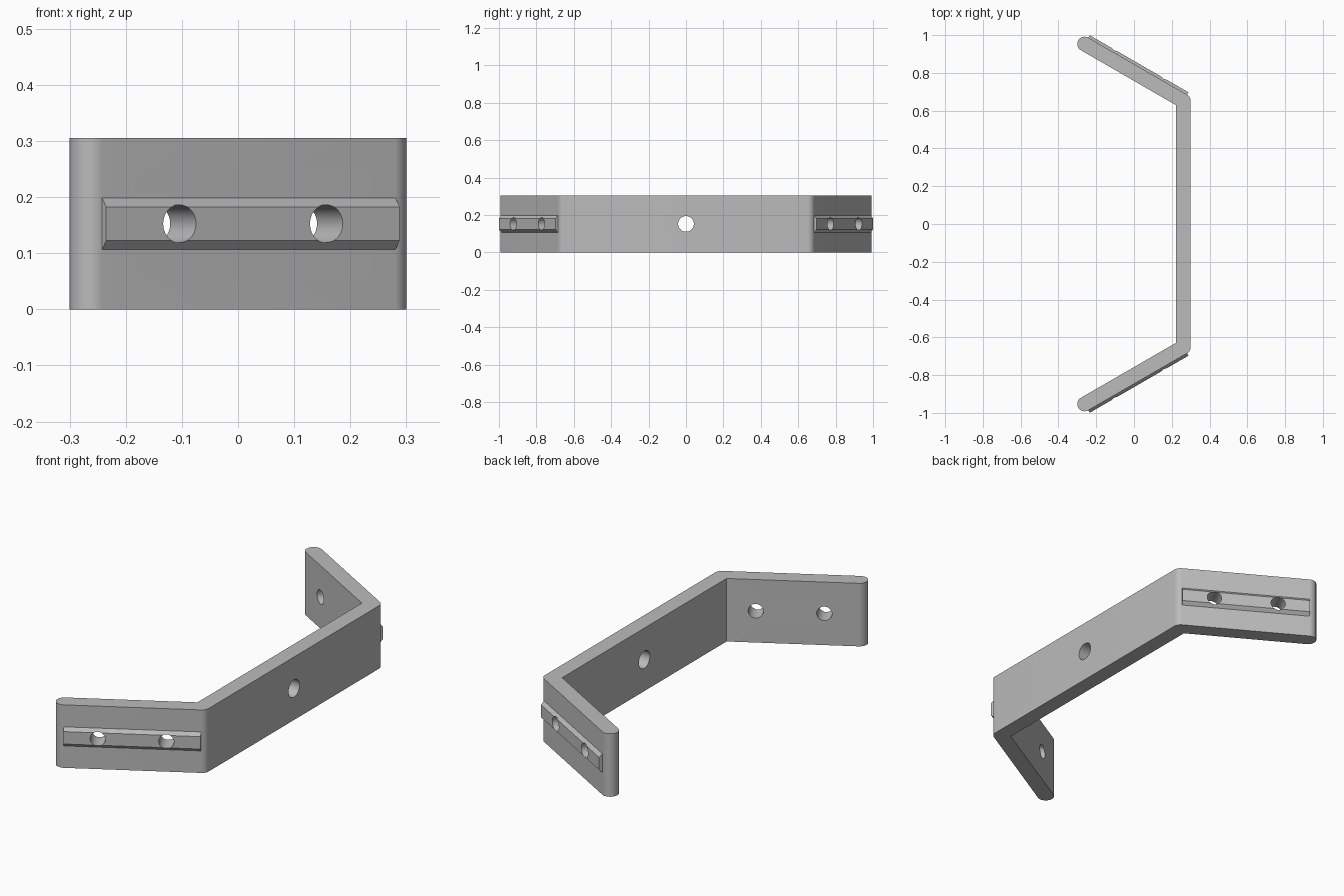
import bpy, bmesh
from math import radians, pi
from mathutils import Vector, Matrix

cube = bpy.data.objects.get("Cube")
if cube:
    bpy.data.objects.remove(cube)

HEIGHT, HALF = 0.305, 0.0385          # bar height and half thickness
JOINT = Vector((0.2615, -0.651))      # centre line corner
ARM = 0.604                           # arm length, joint to rounded tip
ALONG = Vector((-1, 0)).copy()
ALONG.rotate(Matrix.Rotation(radians(30), 2))
OUT = Vector((-ALONG.y, ALONG.x))     # outward normal of the front arm
TIP = JOINT + ALONG * ARM

grey = bpy.data.materials.new("mid grey")
grey.use_nodes = True
grey.diffuse_color = (0.5, 0.5, 0.5, 1)
grey.node_tree.nodes["Principled BSDF"].inputs["Base Color"].default_value = (0.5, 0.5, 0.5, 1)


def prism(name, points, offset):
    """Extrude a closed outline along an offset vector."""
    bm = bmesh.new()
    face = bm.faces.new([bm.verts.new(p) for p in points])
    moved = bmesh.ops.extrude_face_region(bm, geom=[face])["geom"]
    bmesh.ops.translate(bm, vec=offset, verts=[v for v in moved if isinstance(v, bmesh.types.BMVert)])
    bmesh.ops.recalc_face_normals(bm, faces=bm.faces)
    mesh = bpy.data.meshes.new(name)
    bm.to_mesh(mesh)
    bm.free()
    mesh.materials.append(grey)
    obj = bpy.data.objects.new(name, mesh)
    bpy.context.collection.objects.link(obj)
    return obj


def arc(centre, start, sweep, steps):
    """Points of a circular arc with the bar's half thickness as radius."""
    points = []
    for i in range(steps + 1):
        ray = start.copy()
        ray.rotate(Matrix.Rotation(sweep * i / steps, 2))
        points.append(centre + ray * HALF)
    return points


def drill(parts, centre, direction, radius):
    """Cut one round hole through each part."""
    bpy.ops.mesh.primitive_cylinder_add(vertices=48, radius=radius, depth=0.3)
    cutter = bpy.context.object
    cutter.name = "hole_cutter"
    cutter.hide_render = True
    cutter.data.materials.append(grey)
    cutter.rotation_euler = Vector((*direction, 0)).to_track_quat("Z", "Y").to_euler()
    cutter.location = (*centre, HEIGHT / 2)
    for part in parts:
        cut = part.modifiers.new("hole", "BOOLEAN")
        cut.operation, cut.solver, cut.object = "DIFFERENCE", "EXACT", cutter
        with bpy.context.temp_override(object=part, active_object=part, selected_objects=[part]):
            bpy.ops.object.modifier_apply(modifier=cut.name)
    bpy.data.objects.remove(cutter)


# Bent bar: outer corner round, inner corner sharp, tip fully round
inner_corner = JOINT + Vector((-HALF, HALF * 0.5774))
half_outline = [inner_corner] + arc(TIP, -OUT, -pi, 24)
if (half_outline[13] - JOINT).length < ARM:      # keep the round tip pointing outward
    half_outline = [inner_corner] + arc(TIP, -OUT, pi, 24)
half_outline += arc(JOINT, OUT, radians(60), 12)
back_half = [Vector((p.x, -p.y)) for p in reversed(half_outline)]
bar = prism("bent_bar", [(p.x, p.y, 0) for p in half_outline + back_half], (0, 0, HEIGHT))
drill([bar], (JOINT.x, 0), (1, 0), 0.042)

# Raised bevelled rails on the outer side of each arm, drilled with the arm
parts = [bar]
for name, side in (("front_rail", 1), ("back_rail", -1)):
    section = [(-0.046, -0.004), (-0.046, 0), (-0.030, 0.015),
               (0.030, 0.015), (0.046, 0), (0.046, -0.004)]
    points = []
    for dz, depth in section:
        p = JOINT + OUT * (HALF + depth)
        points.append((p.x, p.y * side, HEIGHT / 2 + dz))
    rail = prism(name, points, (ALONG.x * ARM, ALONG.y * ARM * side, 0))
    parts.append(rail)
    for fraction in (0.25, 0.75):
        spot = JOINT + ALONG * ARM * fraction
        drill([bar, rail], (spot.x, spot.y * side), (OUT.x, OUT.y * side), 0.0338)

# Smooth the rounds, keep the edges crisp
bpy.ops.object.select_all(action="DESELECT")
for part in parts:
    part.select_set(True)
bpy.context.view_layer.objects.active = bar
bpy.ops.object.shade_smooth_by_angle(angle=radians(25))
